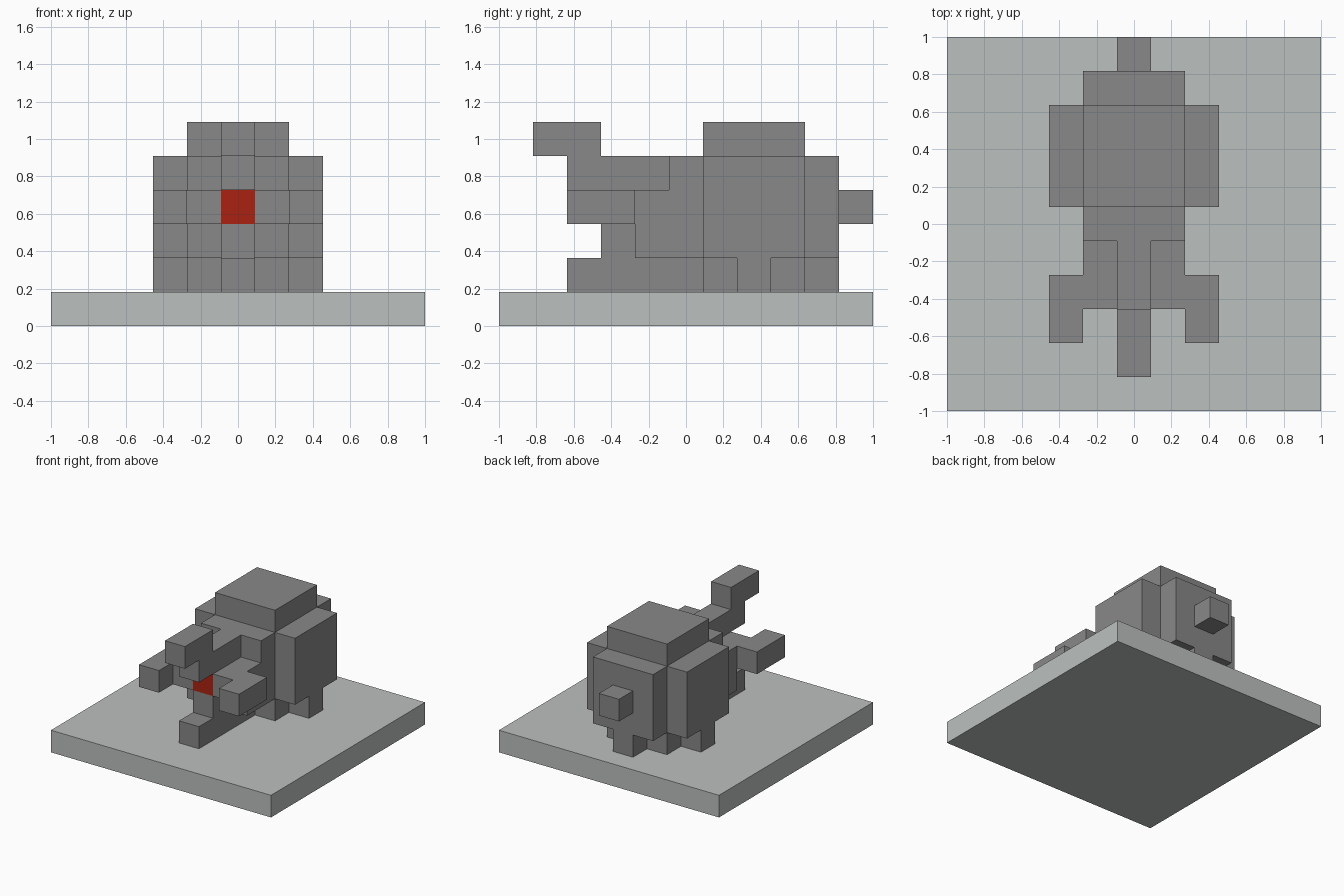
import bpy
import bmesh
from mathutils import Vector

if "Cube" in bpy.data.objects:
    bpy.data.objects.remove(bpy.data.objects["Cube"], do_unlink=True)

GRID = 11            # the base is eleven blocks wide
UNIT = 2 / GRID


def material(name, color):
    mat = bpy.data.materials.new(name)
    mat.use_nodes = True
    mat.diffuse_color = (*color, 1)
    node = next(n for n in mat.node_tree.nodes if n.type == "BSDF_PRINCIPLED")
    node.inputs["Base Color"].default_value = (*color, 1)
    return mat


pale = material("pale grey", (0.50, 0.53, 0.52))
grey = material("mid grey", (0.246, 0.246, 0.246))
red = material("mouth red", (0.40, 0.016, 0.006))


def cells(xs, ys, zs):
    """Block cells in half-open index ranges; x counts out from the middle."""
    return {(x, y, z) for x in range(*xs) for y in range(*ys) for z in range(*zs)}


def mirrored(block):
    return block | {(-x, y, z) for x, y, z in block}


MID, CORE, SIDE = (0, 1), (-1, 2), (2, 3)

parts = {
    "base": (pale, cells((-5, 6), (0, GRID), (0, 1))),
    # rounded body: core, flanks, rump and raised back
    "body": (grey, cells(CORE, (6, 9), (1, 6)) | cells(CORE, (9, 10), (2, 5))
             | mirrored(cells(SIDE, (6, 9), (2, 5)))),
    "side_feet": (grey, mirrored(cells(SIDE, (7, 8), (1, 2)))),
    "rear_foot": (grey, cells(MID, (9, 10), (1, 2))),
    "tail": (grey, cells(MID, (10, 11), (3, 4))),
    # neck and chest narrow towards the front
    "chest": (grey, cells(CORE, (4, 6), (2, 4)) | cells(CORE, (5, 6), (4, 5))
              | cells(MID, (3, 4), (2, 3))),
    "front_foot": (grey, cells(MID, (2, 6), (1, 2))),
    "arms": (grey, mirrored(cells((1, 3), (3, 4), (3, 4)) | cells(SIDE, (2, 3), (3, 4)))),
    "upper_snout": (grey, cells(MID, (2, 5), (4, 5)) | cells(MID, (1, 3), (5, 6))),
    "mouth": (red, cells(MID, (3, 4), (3, 4))),
}

filled = set().union(*(block for _, block in parts.values()))


def build(name, mat, block):
    """Make the outer skin of the block cells, with flat areas merged."""
    bm = bmesh.new()
    for cell in sorted(block):
        centre = Vector(cell) + Vector((0, 0.5 - GRID / 2, 0.5))
        for axis in range(3):
            for sign in (-1, 1):
                step = [0, 0, 0]
                step[axis] = sign
                if tuple(c + s for c, s in zip(cell, step)) in filled:
                    continue
                u, v = Vector(), Vector()
                u[(axis + 1) % 3] = 0.5
                v[(axis + 2) % 3] = 0.5 * sign
                mid = centre + Vector(step) / 2
                corners = (mid - u - v, mid + u - v, mid + u + v, mid - u + v)
                bm.faces.new([bm.verts.new(p * UNIT) for p in corners])
    bmesh.ops.remove_doubles(bm, verts=bm.verts, dist=0.001)
    bmesh.ops.dissolve_limit(bm, angle_limit=0.01, verts=bm.verts, edges=bm.edges)
    mesh = bpy.data.meshes.new(name)
    bm.to_mesh(mesh)
    bm.free()
    mesh.materials.append(mat)
    bpy.context.collection.objects.link(bpy.data.objects.new(name, mesh))


for part_name, (part_mat, part_cells) in parts.items():
    build(part_name, part_mat, part_cells)
